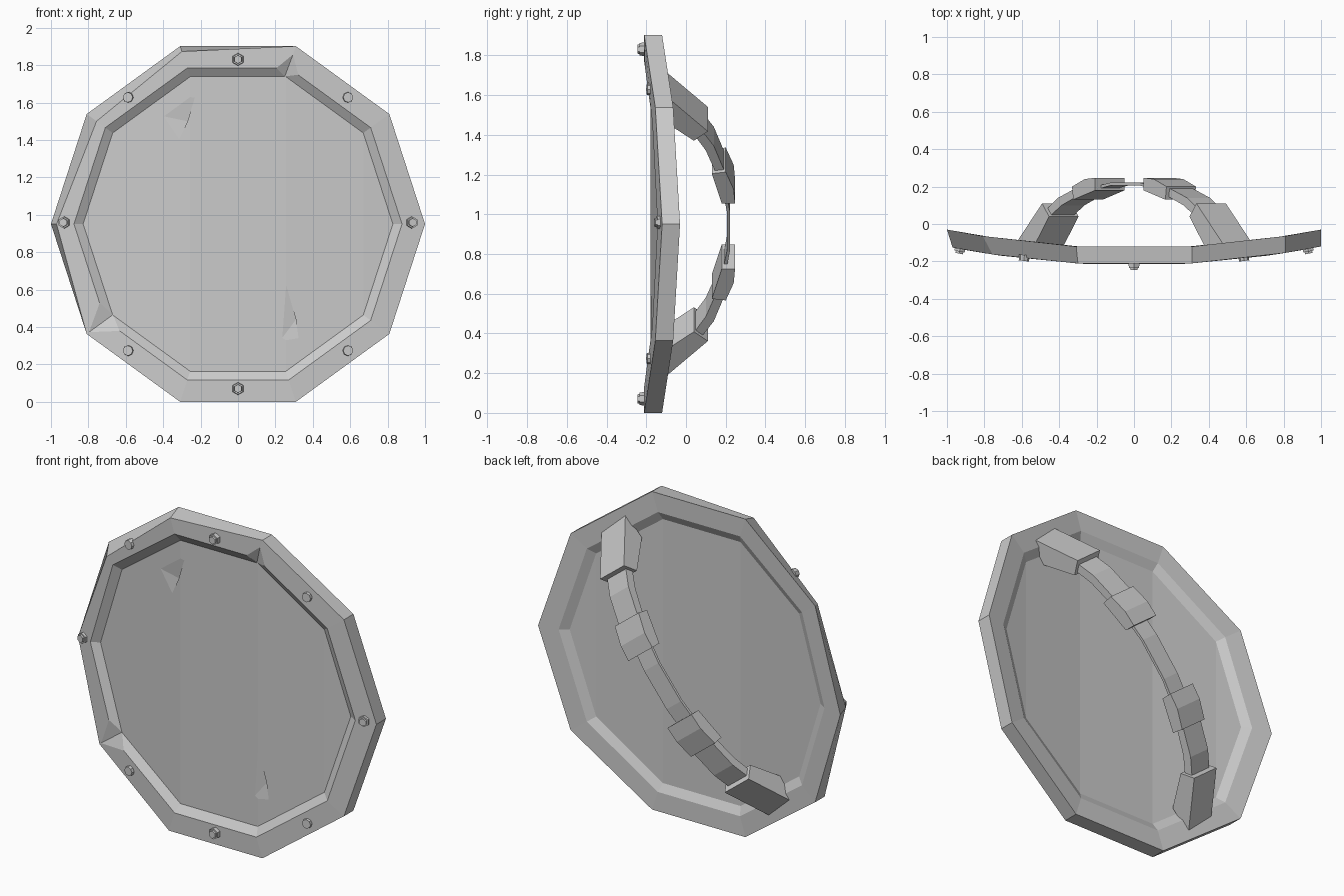
import bpy, bmesh, math
from mathutils import Vector, Matrix

if "Cube" in bpy.data.objects:
    bpy.data.objects.remove(bpy.data.objects["Cube"])

MID = 0.951  # height of the shield centre

steel = bpy.data.materials.new("worn_grey_steel")
steel.use_nodes = True
GREY = (0.6, 0.6, 0.6, 1)
steel.diffuse_color = GREY
steel.node_tree.nodes["Principled BSDF"].inputs["Base Color"].default_value = GREY


def bow(x):
    """Backward bend of the shield at a given x."""
    return 0.1 * x * x


def finish(name, bm):
    bmesh.ops.recalc_face_normals(bm, faces=bm.faces)
    mesh = bpy.data.meshes.new(name)
    bm.to_mesh(mesh)
    bm.free()
    mesh.materials.append(steel)
    obj = bpy.data.objects.new(name, mesh)
    bpy.context.collection.objects.link(obj)
    return obj


# Shield body: ten-sided rings from the back panel round the rim to the front panel
def shield_body():
    rings = [(0.83, -0.155), (0.88, -0.13), (1, -0.13),
             (1, -0.22), (0.877, -0.22), (0.828, -0.185)]
    worn = {3: 0.97, 4: 0.935, 5: 0.97}  # ground-down front corners
    bm = bmesh.new()
    loops = []
    for n, (radius, depth) in enumerate(rings):
        loop = []
        for k in range(10):
            a = math.radians(36 * k)
            r = radius * (worn.get(k, 1) if n == 3 else 1)
            x = r * math.cos(a)
            loop.append(bm.verts.new((x, depth + bow(x), MID + r * math.sin(a))))
        loops.append(loop)
    for a, b in zip(loops, loops[1:]):
        for k in range(10):
            j = (k + 1) % 10
            bm.faces.new((a[k], a[j], b[j], b[k]))
    # Panels are bent in upright strips
    for loop in (loops[0], loops[-1]):
        for k in range(5):
            strip = [loop[i % 10] for i in (k, k + 1, -k - 1, -k)]
            bm.faces.new(list(dict.fromkeys(strip)))
    return finish("shield_body", bm)


shield = shield_body()


# Battle damage: shallow hull-shaped cuts, given as (x, z, depth below the front)
def gouge(target, points):
    bm = bmesh.new()
    for x, z, depth in points:
        bm.verts.new((x, depth + bow(x), z))
        bm.verts.new((x, -0.4, z))
    bmesh.ops.convex_hull(bm, input=bm.verts)
    cutter = finish("gouge_cutter", bm)
    cutter.hide_render = True
    mod = target.modifiers.new("gouge", 'BOOLEAN')
    mod.operation = 'DIFFERENCE'
    mod.solver = 'EXACT'
    mod.object = cutter
    bpy.context.view_layer.objects.active = target
    bpy.ops.object.modifier_apply(modifier=mod.name)
    bpy.data.objects.remove(cutter)


RIM, PANEL, DENT = -0.221, -0.184, -0.172
gouge(shield, [(0.25, 1.74, PANEL), (0.295, 1.86, RIM), (0.2, 1.79, RIM), (0.33, 1.75, RIM)])
gouge(shield, [(-0.67, 0.465, PANEL), (-0.8, 0.37, RIM), (-0.74, 0.54, RIM), (-0.62, 0.37, RIM)])
gouge(shield, [(-0.46, 1.54, -0.187), (-0.22, 1.66, -0.187), (-0.33, 1.37, -0.187), (-0.27, 1.5, DENT)])
gouge(shield, [(0.25, 0.65, -0.187), (0.22, 0.32, -0.187), (0.33, 0.3, -0.187), (0.31, 0.44, DENT)])


# Rivets: hexagonal flange and a smaller cap, facing out along the bend
def rivet(name, x, z, radius, height, capped):
    bm = bmesh.new()
    layers = [(radius, height)] + ([(radius * 0.72, height * 1.8)] if capped else [])
    for r, h in layers:
        bmesh.ops.create_cone(bm, cap_ends=True, segments=6 if capped else 8,
                              radius1=r, radius2=r * 0.9, depth=h + 0.02,
                              matrix=Matrix.Translation((0, 0, (h - 0.02) / 2)))
    normal = Vector((0.2 * x, -1, 0))
    turn = normal.to_track_quat('Z', 'Y').to_matrix().to_4x4()
    bm.transform(Matrix.Translation((x, -0.22 + bow(x), z)) @ turn)
    finish(name, bm)


for end, sign in (("top", 1), ("bottom", -1)):
    rivet(end + "_rivet", 0, MID + sign * 0.88, 0.035, 0.014, True)
    for side, s in (("left", 1), ("right", -1)):
        rivet(f"{end}_{side}_rivet", s * 0.588, MID + sign * 0.677, 0.03, 0.012, False)
for side, s in (("left", 1), ("right", -1)):
    rivet(side + "_rivet", s * 0.93, MID + 0.008, 0.035, 0.014, True)


# Diagonal grip: slabs with a profile of (distance from centre, y) and a half width
TILT = math.radians(52)
ALONG = Vector((math.cos(TILT), 0, math.sin(TILT)))
ACROSS = Vector((math.sin(TILT), 0, -math.cos(TILT)))


def slab(name, profile, half, sign):
    bm = bmesh.new()
    sides = [[bm.verts.new(Vector((0, y, MID)) + ALONG * t * sign + ACROSS * w)
              for t, y in profile] for w in (-half, half)]
    for loop in sides:
        bm.faces.new(loop)
    for k in range(len(profile)):
        j = (k + 1) % len(profile)
        bm.faces.new((sides[0][k], sides[0][j], sides[1][j], sides[1][k]))
    finish(name, bm)


for end, sign in (("upper", 1), ("lower", -1)):
    slab(end + "_anchor", [(0.91, -0.115), (0.67, 0.11), (0.61, 0.04), (0.75, -0.13)], 0.1, sign)
    slab(end + "_arm", [(0.69, 0.06), (0.56, 0.14), (0.38, 0.2),
                        (0.36, 0.16), (0.53, 0.1), (0.65, 0.03)], 0.078, sign)
    slab(end + "_clamp", [(0.21, 0.247), (0.3, 0.24), (0.41, 0.2), (0.4, 0.13), (0.21, 0.18)], 0.1, sign)
slab("grip_strap", [(-0.3, 0.195), (-0.12, 0.222), (0.12, 0.222), (0.3, 0.195),
                    (0.28, 0.18), (0.12, 0.207), (-0.12, 0.207), (-0.28, 0.18)], 0.06, 1)
